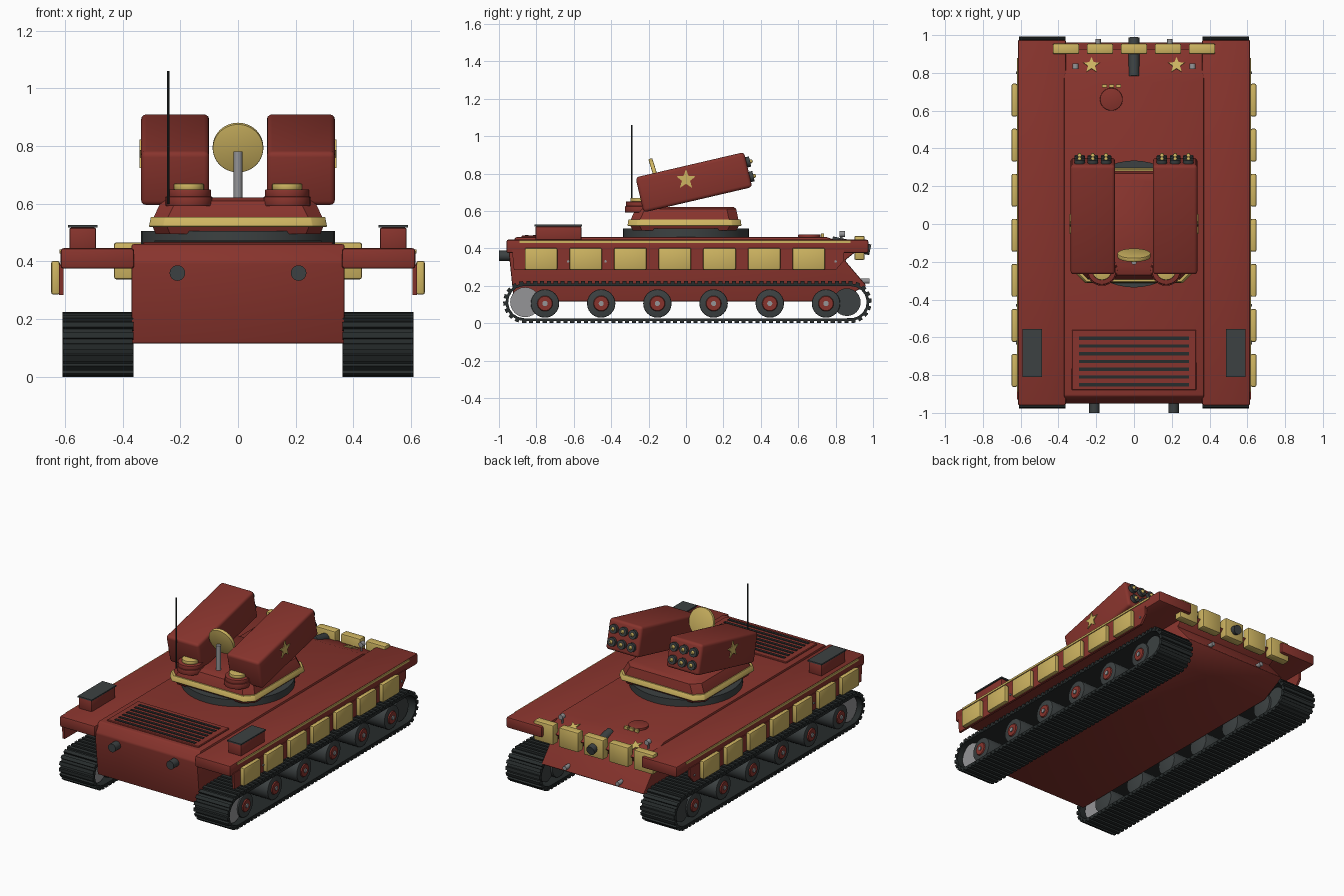
import bpy, bmesh, math
from mathutils import Matrix, Vector

if "Cube" in bpy.data.objects:
    bpy.data.objects.remove(bpy.data.objects["Cube"])

def mat(name, rgb):
    m = bpy.data.materials.new(name)
    m.diffuse_color = (*rgb, 1)
    m.use_nodes = True
    m.node_tree.nodes["Principled BSDF"].inputs["Base Color"].default_value = m.diffuse_color
    return m

RED = mat("brick red", (0.245, 0.034, 0.026))
GOLD = mat("sand yellow", (0.62, 0.46, 0.12))
DARK = mat("dark grey", (0.045, 0.053, 0.054))
BLACK = mat("track black", (0.02, 0.025, 0.025))
GREY = mat("light grey", (0.30, 0.30, 0.31))

SIDE = Matrix(((0, 0, 1, 0), (1, 0, 0, 0), (0, 1, 0, 0), (0, 0, 0, 1)))  # profile y,z pushed along x

def box(bm, x, y, z, m=Matrix()):
    """Box from three (min, max) ranges."""
    t = Matrix.Translation([(a + b) / 2 for a, b in (x, y, z)])
    s = Matrix.Diagonal([b - a for a, b in (x, y, z)] + [1])
    bmesh.ops.create_cube(bm, size=1, matrix=m @ t @ s)

def rod(bm, a, b, r, r2=None, n=24):
    """Cylinder or cone between two points."""
    a, b = Vector(a), Vector(b)
    d = b - a
    m = Matrix.Translation((a + b) / 2) @ d.to_track_quat('Z', 'Y').to_matrix().to_4x4()
    bmesh.ops.create_cone(bm, cap_ends=True, segments=n, radius1=r,
                          radius2=r if r2 is None else r2, depth=d.length, matrix=m)

def loft(bm, rings):
    vs = [[bm.verts.new(p) for p in ring] for ring in rings]
    n = len(vs[0])
    for lo, hi in zip(vs, vs[1:]):
        for i in range(n):
            bm.faces.new((lo[i], lo[(i + 1) % n], hi[(i + 1) % n], hi[i]))
    bm.faces.new(vs[0][::-1])
    bm.faces.new(vs[-1])

def prism(bm, pts, h0, h1, m):
    loft(bm, [[m @ Vector((u, v, h)) for u, v in pts] for h in (h0, h1)])

def part(name, material, bm, bevel=0.0, seg=2):
    bmesh.ops.recalc_face_normals(bm, faces=bm.faces[:])
    if bevel:
        edges = [e for e in bm.edges if e.is_manifold and e.calc_face_angle() > 0.6]
        bmesh.ops.bevel(bm, geom=edges, offset=bevel, segments=seg, profile=0.5,
                        affect='EDGES', clamp_overlap=True)
    me = bpy.data.meshes.new(name)
    bm.to_mesh(me)
    bm.free()
    me.materials.append(material)
    ob = bpy.data.objects.new(name, me)
    bpy.context.collection.objects.link(ob)
    return ob

def star(r):
    return [((r if i % 2 == 0 else r * 0.42) * math.cos(math.pi / 2 + i * math.pi / 5),
             (r if i % 2 == 0 else r * 0.42) * math.sin(math.pi / 2 + i * math.pi / 5)) for i in range(10)]

new = bmesh.new

# Hull tub with pointed nose
bm = new()
prism(bm, [(-0.92, 0.115), (0.80, 0.115), (0.965, 0.20), (0.85, 0.335), (0.93, 0.40), (0.75, 0.46),
           (-0.91, 0.46), (-0.95, 0.40)], -0.37, 0.37, SIDE)
part("hull", RED, bm, 0.008)

# Fenders, skirts and side trim
bm, skirt, trim = new(), new(), new()
rivets = new()
for s in (-1, 1):
    xs = lambda a, b: tuple(sorted((s * a, s * b)))
    box(bm, xs(0.36, 0.615), (-0.96, 0.975), (0.375, 0.446))
    prism(skirt, [(-0.92, 0.283), (0.80, 0.283), (0.845, 0.335), (0.845, 0.39), (-0.93, 0.39)],
          *xs(0.605, 0.62), SIDE)
    box(trim, xs(0.61, 0.619), (-0.89, 0.88), (0.428, 0.441))
    for y in (-0.63, -0.43, 0.8):
        rod(rivets, (s * 0.615, y, 0.33), (s * 0.626, y, 0.33), 0.007, n=8)
part("fenders", RED, bm, 0.01)
part("side_skirts", RED, skirt)
part("side_trim", GOLD, trim)
part("skirt_rivets", GREY, rivets)

# Armour blocks along the sides and across the nose
bm = new()
for s in (-1, 1):
    for i in range(7):
        y = -0.775 + i * 0.2385
        box(bm, sorted((s * 0.618, s * 0.648)), (y - 0.087, y + 0.087), (0.285, 0.402))
for i in range(-2, 3):
    box(bm, (i * 0.18 - 0.07, i * 0.18 + 0.07), (0.90, 0.955), (0.338, 0.466))
part("armour_blocks", GOLD, bm, 0.008)

# Tracks: band plus cleats
CY, CZ, R, Y0, Y1 = 0.87, 0.112, 0.098, -0.865, 0.88
STRAIGHT, ARC = Y1 - Y0, math.pi * R

def track_point(d):
    """Position and outward angle along the track loop."""
    d %= 2 * (STRAIGHT + ARC)
    if d < STRAIGHT:
        return Y0 + d, CZ - R, -math.pi / 2
    d -= STRAIGHT
    if d < ARC:
        a = -math.pi / 2 + d / R
        return Y1 + R * math.cos(a), CZ + R * math.sin(a), a
    d -= ARC
    if d < STRAIGHT:
        return Y1 - d, CZ + R, math.pi / 2
    a = math.pi / 2 + (d - STRAIGHT) / R
    return Y0 + R * math.cos(a), CZ + R * math.sin(a), a

bm = new()
LINKS = 112
for s in (-1, 1):
    x0, x1 = sorted((s * 0.365, s * 0.606))
    loop = []
    for i in range(LINKS):
        y, z, a = track_point(i * 2 * (STRAIGHT + ARC) / LINKS)
        c, sn = math.cos(a), math.sin(a)
        loop.append([bm.verts.new((x, y + o * c, z + o * sn))
                     for x, o in ((x0, 0.003), (x1, 0.003), (x1, -0.012), (x0, -0.012))])
        m = Matrix.Translation((0, y, z)) @ Matrix.Rotation(a - math.pi / 2, 4, 'X')
        box(bm, (x0 - 0.002, x1 + 0.002), (-0.011, 0.011), (-0.008, 0.014), m)
    for p, q in zip(loop, loop[1:] + loop[:1]):
        for k in range(4):
            bm.faces.new((p[k], q[k], q[(k + 1) % 4], p[(k + 1) % 4]))
part("tracks", BLACK, bm)

# Road wheels, hubs, sprockets and idlers
tyre, hub, cap, sprocket, idler = new(), new(), new(), new(), new()
for s in (-1, 1):
    for i in range(6):
        y, z = -0.754 + i * 0.3005, 0.105
        rod(tyre, (s * 0.385, y, z), (s * 0.585, y, z), 0.076)
        rod(hub, (s * 0.58, y, z), (s * 0.592, y, z), 0.044, 0.038)
        rod(cap, (s * 0.59, y, z), (s * 0.598, y, z), 0.014, n=12)
    rod(sprocket, (s * 0.40, -0.86, CZ), (s * 0.575, -0.86, CZ), 0.08)
    rod(idler, (s * 0.40, 0.86, CZ), (s * 0.575, 0.86, CZ), 0.074)
part("wheel_tyres", DARK, tyre, 0.006)
part("wheel_hubs", RED, hub)
part("wheel_caps", GREY, cap)
part("drive_sprockets", GREY, sprocket)
part("idlers", DARK, idler)

# Engine deck with slats, storage boxes, exhausts
bm = new()
box(bm, (-0.33, 0.33), (-0.88, -0.56), (0.45, 0.468))
part("engine_deck", RED, bm, 0.004, 1)
bm = new()
for i in range(7):
    y = -0.605 - i * 0.041
    box(bm, (-0.29, 0.29), (y - 0.009, y + 0.009), (0.462, 0.472))
part("engine_slats", BLACK, bm)
bm, lid, pipe = new(), new(), new()
for s in (-1, 1):
    box(bm, sorted((s * 0.492, s * 0.585)), (-0.805, -0.56), (0.44, 0.517))
    box(lid, sorted((s * 0.488, s * 0.589)), (-0.81, -0.555), (0.517, 0.526))
    rod(pipe, (s * 0.21, -0.92, 0.36), (s * 0.21, -1.0, 0.36), 0.027)
part("storage_boxes", RED, bm, 0.006)
part("box_lids", DARK, lid)
part("exhausts", DARK, pipe)

# Nose fittings: bow gun, hatch, periscopes, lamps, hooks, stars
bm = new()
rod(bm, (0, 0.78, 0.435), (0, 0.985, 0.392), 0.029)
part("bow_gun", DARK, bm)
bm = new()
rod(bm, (-0.12, 0.66, 0.45), (-0.12, 0.66, 0.474), 0.06, n=32)
part("driver_hatch", RED, bm, 0.004)
scope, lamp, marks = new(), new(), new()
for i in (-1, 0, 1):
    box(scope, (-0.12 + i * 0.037 - 0.013, -0.12 + i * 0.037 + 0.013), (0.722, 0.738), (0.455, 0.478))
slope = math.atan2(0.06, 0.18)
for s in (-1, 1):
    rod(lamp, (s * 0.31, 0.83, 0.42), (s * 0.31, 0.83, 0.475), 0.006, n=8)
    rod(lamp, (s * 0.31, 0.82, 0.476), (s * 0.31, 0.85, 0.476), 0.016, n=12)
    rod(lamp, (s * 0.19, 0.92, 0.225), (s * 0.19, 0.98, 0.225), 0.014, n=12)
    m = Matrix.Translation((s * 0.225, 0.84, 0.43)) @ Matrix.Rotation(-slope, 4, 'X')
    prism(marks, star(0.046), -0.003, 0.006, m)
part("periscopes", GOLD, scope)
part("lamps_and_hooks", GREY, lamp)
part("nose_stars", GOLD, marks)

# Turret ring, body and band
bm = new()
rod(bm, (0, 0, 0.45), (0, 0, 0.505), 0.336, n=48)
part("turret_ring", DARK, bm)

def section(hx, y0, y1, z, c=0.05):
    return [(hx, y0 + c, z), (hx, y1 - c, z), (hx - c, y1, z), (c - hx, y1, z),
            (-hx, y1 - c, z), (-hx, y0 + c, z), (c - hx, y0, z), (hx - c, y0, z)]

bm = new()
loft(bm, [section(0.285, -0.285, 0.27, 0.495), section(0.298, -0.30, 0.285, 0.525),
          section(0.292, -0.295, 0.28, 0.555), section(0.265, -0.27, 0.268, 0.61),
          section(0.245, -0.25, 0.255, 0.622)])
part("turret", RED, bm)
bm = new()
loft(bm, [section(0.309, -0.313, 0.297, 0.52), section(0.302, -0.308, 0.292, 0.555)])
part("turret_band", GOLD, bm, 0.003, 1)

# Cupolas
bm, top = new(), new()
for s in (-1, 1):
    rod(bm, (s * 0.17, -0.245, 0.592), (s * 0.17, -0.245, 0.625), 0.082)
    rod(bm, (s * 0.17, -0.245, 0.62), (s * 0.17, -0.245, 0.65), 0.076)
    rod(top, (s * 0.17, -0.245, 0.648), (s * 0.17, -0.245, 0.67), 0.052)
part("cupolas", RED, bm, 0.004)
part("cupola_lids", GOLD, top, 0.004)

# Launcher pods with tubes and side stars
pods, tubes, tips, marks = new(), new(), new(), new()
for s in (-1, 1):
    m = Matrix.Translation((s * 0.218, 0.042, 0.753)) @ Matrix.Rotation(math.radians(13.1), 4, 'X')
    box(pods, (-0.118, 0.118), (-0.298, 0.298), (-0.096, 0.096), m)
    for i in (-1, 0, 1):
        for v in (-0.04, 0.04):
            rod(tubes, m @ Vector((i * 0.07, 0.29, v)), m @ Vector((i * 0.07, 0.318, v)), 0.028, n=16)
            rod(tips, m @ Vector((i * 0.07, 0.317, v)), m @ Vector((i * 0.07, 0.332, v)), 0.013, 0.006, n=12)
    x0, x1 = sorted((s * 0.334, s * 0.342))
    prism(marks, star(0.055), x0, x1, Matrix.Translation((0, 0, 0.768)) @ SIDE)
part("launcher_pods", RED, pods, 0.018, 3)
part("launch_tubes", DARK, tubes)
part("rocket_tips", GOLD, tips)
part("pod_stars", GOLD, marks)

# Radar dish, mast and whip antenna
bm = new()
n = Vector((0, math.cos(0.3), math.sin(0.3))) * 0.011
c = Vector((0, -0.165, 0.795))
rod(bm, c - n, c + n, 0.088, n=40)
part("radar_dish", GOLD, bm, 0.004)
bm = new()
rod(bm, (0, -0.20, 0.61), (0, -0.20, 0.782), 0.015, n=16)
part("radar_mast", GREY, bm)
bm = new()
rod(bm, (-0.242, -0.29, 0.60), (-0.242, -0.29, 1.06), 0.005, n=8)
part("antenna", BLACK, bm)

# Smooth curved surfaces, keep edges crisp
for ob in bpy.context.scene.objects:
    ob.select_set(True)
    bpy.context.view_layer.objects.active = ob
bpy.ops.object.shade_smooth_by_angle(angle=math.radians(32))
